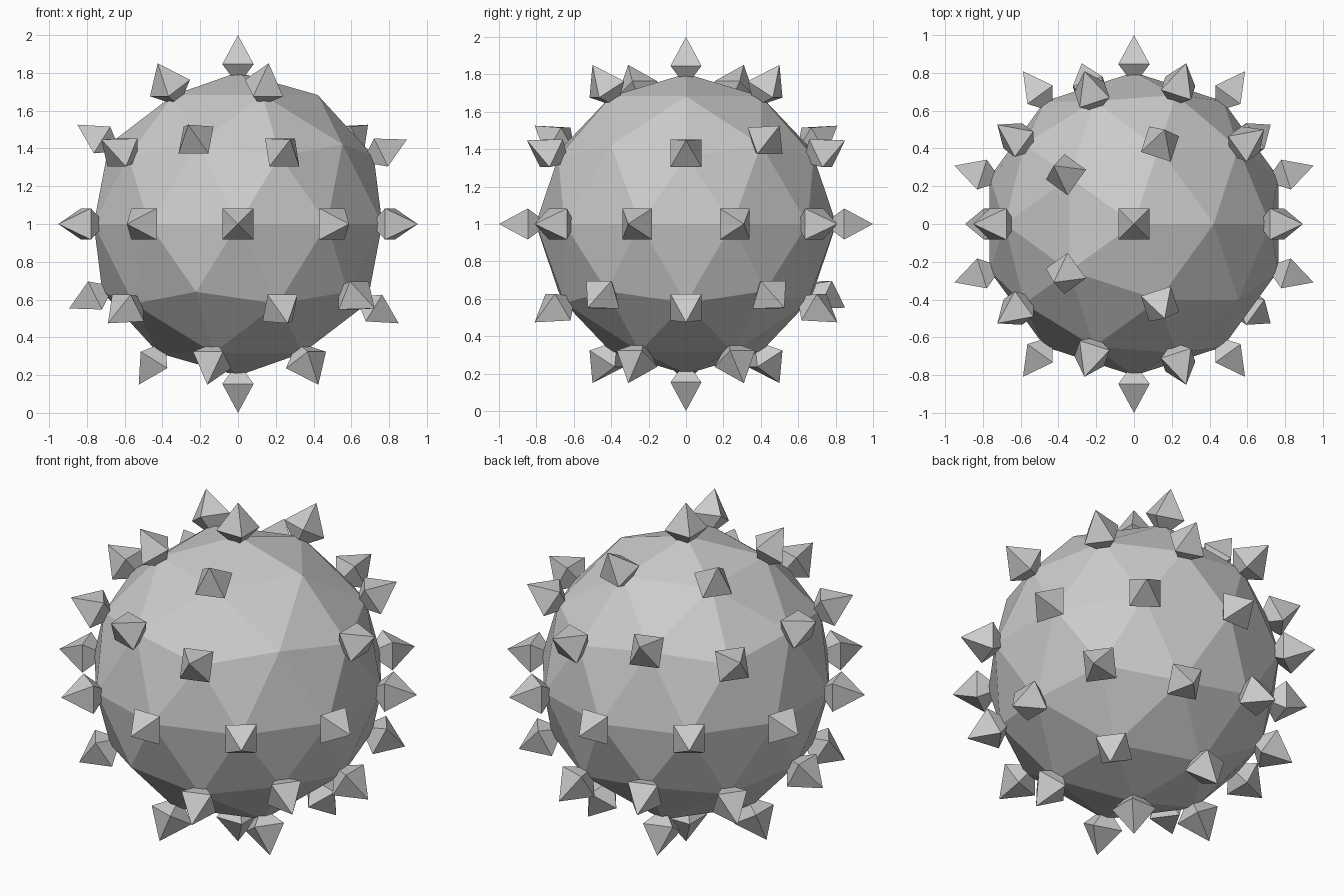
import bpy, math
from mathutils import Vector, Matrix

if "Cube" in bpy.data.objects:
    bpy.data.objects.remove(bpy.data.objects["Cube"])

R = 0.803          # ball radius
BASE = 0.846       # distance of the stud's square waist from the centre
TIP, ROOT = 1.0, 0.735
HALF = 0.083       # half width of the square waist
CENTRE = Vector((0, 0, 1))

# faceted ball
bpy.ops.mesh.primitive_ico_sphere_add(subdivisions=2, radius=R, location=CENTRE)
ball = bpy.context.object
ball.name = "ball"

# stud: four-sided double pyramid along +z, measured from the ball centre
verts = [(sx * HALF, sy * HALF, BASE) for sx, sy in ((-1, -1), (1, -1), (1, 1), (-1, 1))]
verts += [(0, 0, TIP), (0, 0, ROOT)]
faces = []
for i in range(4):
    j = (i + 1) % 4
    faces += [(i, j, 4), (j, i, 5)]
stud_mesh = bpy.data.meshes.new("stud")
stud_mesh.from_pydata(verts, [], faces)

# corners of the ball that carry no stud
bare = [Vector(d).normalized() for d in
        ((0.526, 0, 0.851), (0.688, -0.5, 0.526), (-0.276, -0.851, -0.447))]

# one stud on every other corner, its sides kept level
for v in ball.data.vertices:
    n = v.co.normalized()
    if any(n.dot(b) > 0.97 for b in bare):
        continue
    polar = math.acos(max(-1, min(1, n.z)))
    azimuth = math.atan2(n.y, n.x) if math.hypot(n.x, n.y) > 0.01 else 0
    stud = bpy.data.objects.new("stud", stud_mesh)
    stud.matrix_world = (Matrix.Translation(CENTRE) @ Matrix.Rotation(azimuth, 4, 'Z')
                         @ Matrix.Rotation(polar, 4, 'Y'))
    bpy.context.collection.objects.link(stud)
